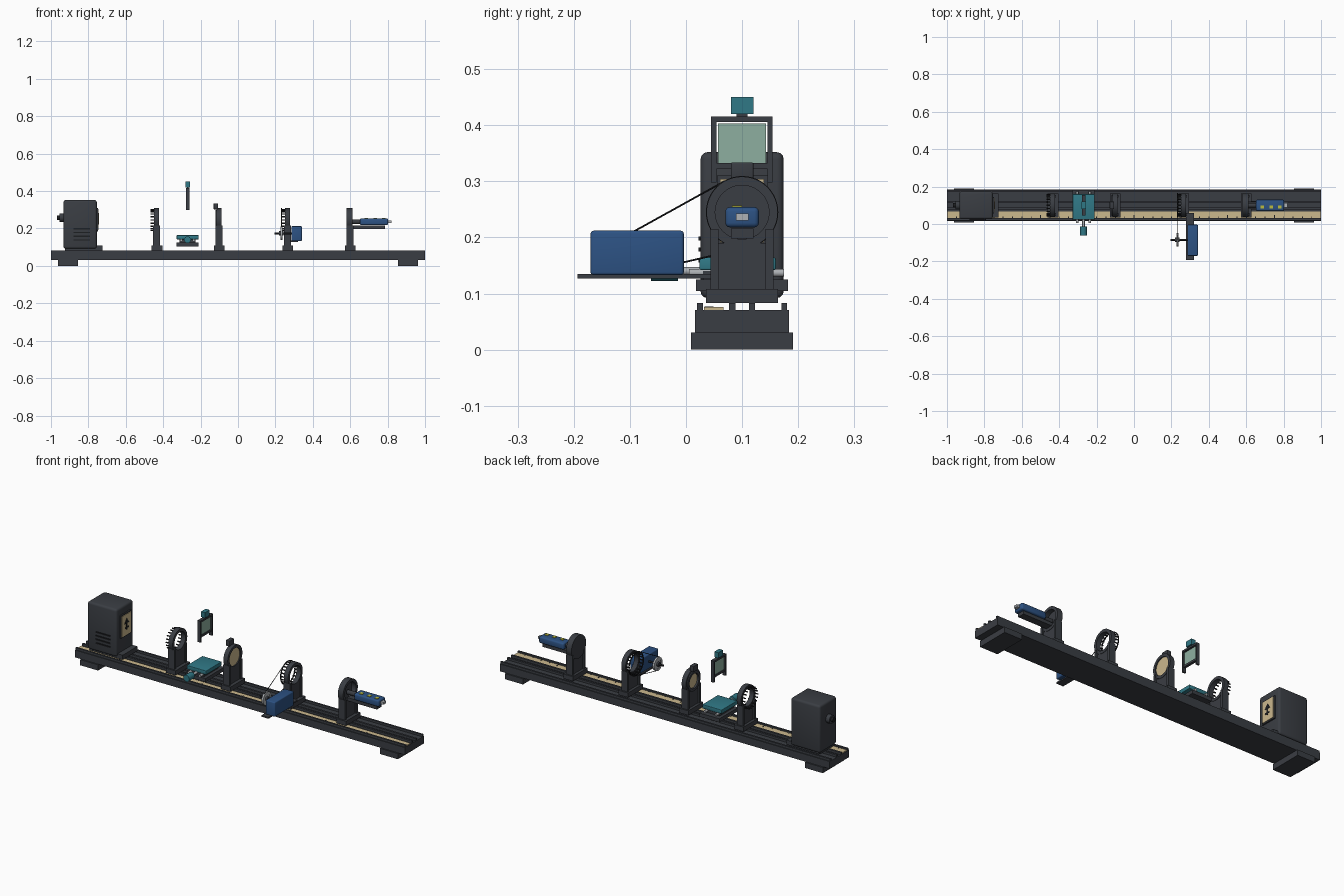
import bpy, bmesh, math
from mathutils import Vector, Matrix

if "Cube" in bpy.data.objects:
    bpy.data.objects.remove(bpy.data.objects["Cube"])


def material(name, r, g, b):
    m = bpy.data.materials.new(name)
    m.use_nodes = True
    m.diffuse_color = (r, g, b, 1)
    m.node_tree.nodes["Principled BSDF"].inputs["Base Color"].default_value = (r, g, b, 1)
    return m


DARK = material("charcoal", .042, .047, .056)
BLACK = material("black", .012, .013, .015)
BLUE = material("motor blue", .026, .085, .23)
TEAL = material("teal", .03, .19, .24)
CREAM = material("cream", .6, .48, .27)
GLASS = material("pale green glass", .27, .43, .35)
GREY = material("light grey", .42, .44, .46)
YELLOW = material("yellow", .5, .5, .05)


def add(name, mat, bm, smooth=False):
    me = bpy.data.meshes.new(name)
    bmesh.ops.recalc_face_normals(bm, faces=bm.faces)
    bm.to_mesh(me)
    bm.free()
    me.materials.append(mat)
    ob = bpy.data.objects.new(name, me)
    bpy.context.collection.objects.link(ob)
    if smooth:
        bpy.ops.object.select_all(action="DESELECT")
        ob.select_set(True)
        bpy.context.view_layer.objects.active = ob
        bpy.ops.object.shade_smooth_by_angle()
    return ob


def box(name, mat, x, y, z, bevel=0):
    """Box from (low, high) pairs on each axis."""
    bm = bmesh.new()
    bmesh.ops.create_cube(bm, size=1)
    for v in bm.verts:
        v.co = Vector([(a + b) / 2 + c * (b - a) for (a, b), c in zip((x, y, z), v.co)])
    if bevel:
        bmesh.ops.bevel(bm, geom=bm.edges[:], offset=bevel, segments=3, profile=.5, affect="EDGES")
    return add(name, mat, bm, bool(bevel))


def rod(name, mat, start, end, r, sides=24):
    a, b = Vector(start), Vector(end)
    bm = bmesh.new()
    turn = (b - a).to_track_quat("Z", "Y").to_matrix().to_4x4()
    bmesh.ops.create_cone(bm, cap_ends=True, segments=sides, radius1=r, radius2=r,
                          depth=(b - a).length, matrix=Matrix.Translation((a + b) / 2) @ turn)
    return add(name, mat, bm, True)


def ring(name, mat, x, y, z, outer, inner, sides=48):
    """Flat annulus with its axis along x."""
    bm = bmesh.new()
    loop = [bm.verts.new((px, y, z + r)) for px, r in
            ((x[0], inner), (x[0], outer), (x[1], outer), (x[1], inner))]
    edges = [bm.edges.new((loop[i], loop[(i + 1) % 4])) for i in range(4)]
    bmesh.ops.spin(bm, geom=loop + edges, cent=(0, y, z), axis=(1, 0, 0),
                   angle=math.tau, steps=sides)
    bmesh.ops.remove_doubles(bm, verts=bm.verts, dist=1e-5)
    return add(name, mat, bm, True)


def extrude_x(name, mat, points, x):
    bm = bmesh.new()
    face = bm.faces.new([bm.verts.new((x[0], py, pz)) for py, pz in points])
    new = bmesh.ops.extrude_face_region(bm, geom=[face])["geom"]
    bmesh.ops.translate(bm, vec=(x[1] - x[0], 0, 0),
                        verts=[v for v in new if isinstance(v, bmesh.types.BMVert)])
    return add(name, mat, bm)


MID, AXIS = .1, .245   # optical axis in y and z

# Bench rail with four ribs, feet and measuring scale
half = [(.084, .031), (.084, .071), (.08, .071), (.08, .083), (.07, .083), (.07, .071),
        (.023, .071), (.023, .083), (.012, .083), (.012, .071)]
profile = [(MID + a, b) for a, b in half] + [(MID - a, b) for a, b in reversed(half)]
extrude_x("bench_rail", DARK, profile, (-1, 1))
for side, x in (("left", .855), ("right", -.963)):
    box(side + "_foot", DARK, (x, x + .108), (.009, .191), (0, .031))
box("scale_strip", CREAM, (-.998, .998), (.032, .067), (.071, .076))
for i in range(39):
    long = .016 if i % 5 == 4 else .008
    box("scale_tick", BLACK, (-.952 + i * .05, -.947 + i * .05), (.033, .033 + long), (.076, .0768))

# Lamp housing
box("lamp_carrier", DARK, (-.925, -.725), (.036, .164), (.083, .108))
box("lamp_housing", DARK, (-.933, -.755), (.026, .174), (.092, .352), .012)
rod("lamp_knob", DARK, (-.955, MID, .258), (-.93, MID, .258), .023)
rod("lamp_knob_tip", BLACK, (-.968, MID, .258), (-.95, MID, .258), .012)
for i in range(4):
    z = .135 + i * .02
    box("vent_slat", BLACK, (-.88, -.79), (.022, .028), (z, z + .007))
box("object_frame", DARK, (-.756, -.748), (.055, .145), (.185, .31))
box("object_plate", CREAM, (-.75, -.745), (.061, .139), (.191, .304))
box("arrow_shaft", BLACK, (-.746, -.743), (.096, .104), (.22, .265))
extrude_x("arrow_head", BLACK, [(.08, .255), (.12, .255), (.1, .282)], (-.746, -.743))
box("arrow_bar", BLACK, (-.746, -.743), (.084, .116), (.228, .236))


# Ring holders on carriers
def holder(x):
    box("carrier", DARK, (x - .029, x + .029), (.036, .164), (.083, .108))
    box("holder_column", DARK, (x - .014, x + .01), (.055, .145), (.108, .19))
    for y in (.044, .142):
        box("holder_post", DARK, (x - .021, x + .017), (y, y + .014), (.108, .215))
    ring("holder_ring", DARK, (x - .014, x + .012), MID, AXIS, .0635, .048)


def pins(x, count=20):
    for i in range(count):
        a = math.tau * i / count
        y, z = MID + .056 * math.cos(a), AXIS + .056 * math.sin(a)
        rod("ring_pin", BLACK, (x - .034, y, z), (x - .01, y, z), .0035, 8)


stations = (-.434, -.1, .266, .6)
for x in stations:
    holder(x)
pins(stations[0])
pins(stations[2])

# Cream diffuser with its clamp
x = stations[1]
rod("diffuser_disc", CREAM, (x - .01, MID, AXIS), (x + .006, MID, AXIS), .049, 48)
ring("diffuser_retainer", DARK, (x - .02, x - .008), MID, AXIS, .054, .04)
box("diffuser_clamp", DARK, (x - .03, x - .006), (.08, .12), (.302, .334), .003)

# Translation stage
box("stage_base", DARK, (-.33, -.21), (.018, .182), (.105, .125))
box("stage_core", DARK, (-.312, -.228), (.03, .155), (.125, .14))
for x in (-.304, -.236):
    rod("stage_rod", GREY, (x, .005, .137), (x, .175, .137), .007, 16)
box("stage_top", TEAL, (-.328, -.21), (.024, .16), (.142, .164), .003)
rod("stage_screw", GREY, (-.27, -.016, .14), (-.27, .04, .14), .007, 16)
rod("stage_knob", TEAL, (-.27, -.062, .14), (-.27, -.014, .14), .018)

# Suspended screen
for y in (.045, .145):
    box("screen_leg", DARK, (-.277, -.259), (y, y + .009), (.298, .416))
box("screen_top_bar", DARK, (-.277, -.259), (.045, .154), (.406, .416))
box("screen_low_bar", DARK, (-.275, -.261), (.05, .15), (.322, .333))
box("screen_glass", GLASS, (-.27, -.266), (.057, .143), (.333, .403))
box("screen_stem", DARK, (-.272, -.264), (.09, .11), (.414, .422))
box("screen_cap", TEAL, (-.28, -.256), (.08, .12), (.42, .45))

# Drive motor, pulley and belt
box("motor_shelf", DARK, (.278, .32), (-.193, .06), (.127, .135))
box("drive_motor", BLUE, (.285, .342), (-.17, -.004), (.133, .212), .005)
PY, PZ, PR, BX = -.085, .174, .036, .232
rod("pulley_shaft", BLACK, (.195, PY, PZ), (.29, PY, PZ), .005, 16)
ring("pulley_rim", GREY, (BX - .005, BX + .005), PY, PZ, PR, .024)
rod("pulley_web", GREY, (BX - .002, PY, PZ), (BX + .002, PY, PZ), .026, 32)
rod("pulley_hub", DARK, (BX - .012, PY, PZ), (BX + .012, PY, PZ), .012)
dy, dz, RR = MID - PY, AXIS - PZ, .0635
slope = math.atan2(dz, dy)
spread = math.acos((PR - RR) / math.hypot(dy, dz))
for a in (slope + spread, slope - spread):
    c, s = math.cos(a), math.sin(a)
    rod("belt_run", BLACK, (BX, PY + PR * c, PZ + PR * s), (BX, MID + RR * c, AXIS + RR * s), .0016, 8)
ring("belt_groove", BLACK, (BX - .002, BX + .002), MID, AXIS, RR + .001, RR - .004)

# End aperture and camera unit
x = stations[3]
rod("aperture_plate", DARK, (x - .02, MID, AXIS), (x - .014, MID, AXIS), .0635, 48)
box("camera_arm", DARK, (.605, .786), (.08, .12), (.198, .216))
box("camera_body", BLUE, (.652, .803), (.07, .13), (.218, .254), .008)
rod("camera_neck", DARK, (.595, MID, .236), (.655, MID, .236), .012)
for x in (.677, .724, .77):
    box("camera_button", YELLOW, (x, x + .018), (.082, .1), (.252, .257))
box("camera_plug", GREY, (.8, .82), (.089, .111), (.23, .243))
